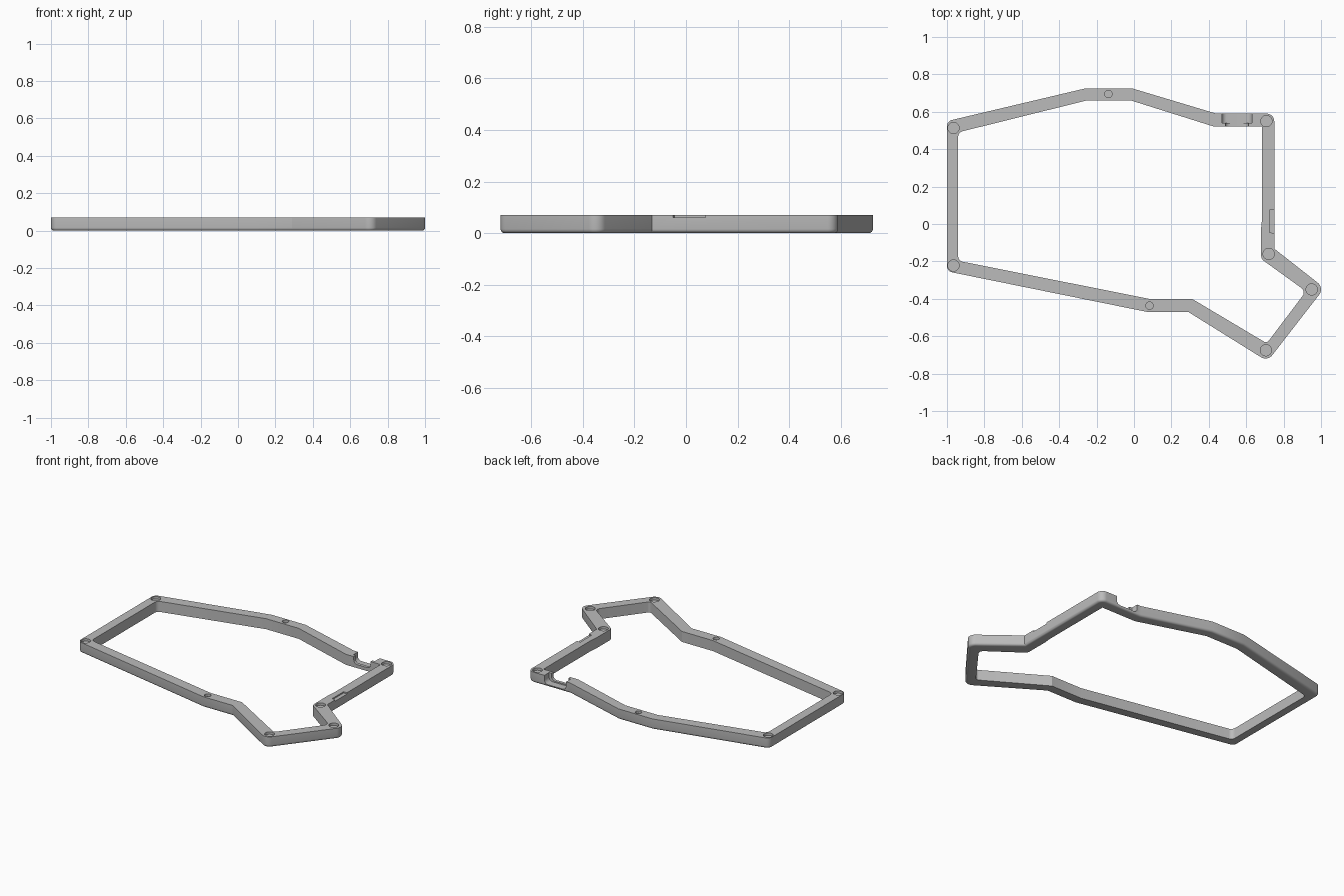
import bpy, bmesh, math
from mathutils import Vector

cube = bpy.data.objects.get("Cube")
if cube:
    bpy.data.objects.remove(cube)

HEIGHT = 0.07

grey = bpy.data.materials.new("plain_grey")
grey.use_nodes = True
colour = (0.5, 0.5, 0.5, 1)
grey.diffuse_color = colour
grey.node_tree.nodes["Principled BSDF"].inputs["Base Color"].default_value = colour


def rounded(corners, steps=8):
    """Outline from (x, y, radius) corners, each replaced by a tangent arc."""
    out = []
    for i, (x, y, r) in enumerate(corners):
        p = Vector((x, y))
        if r == 0:
            out.append(p)
            continue
        a = (Vector(corners[i - 1][:2]) - p).normalized()
        b = (Vector(corners[(i + 1) % len(corners)][:2]) - p).normalized()
        half = a.angle(b) / 2
        centre = p + (a + b).normalized() * r / math.sin(half)
        start = p + a * r / math.tan(half) - centre
        end = p + b * r / math.tan(half) - centre
        sweep = start.angle_signed(end)
        for k in range(steps + 1):
            t = -sweep * k / steps
            c, s = math.cos(t), math.sin(t)
            out.append(centre + Vector((start.x * c - start.y * s, start.x * s + start.y * c)))
    return out


def prism(name, outline, low, high, upright=False, fillet=0):
    """Extrude an outline along z, or along y when upright."""
    bm = bmesh.new()
    place = (lambda p, d: (p.x, d, p.y)) if upright else (lambda p, d: (p.x, p.y, d))
    base = bm.faces.new([bm.verts.new(place(p, low)) for p in outline])
    rim = list(base.edges)
    shift = Vector(place(Vector((0, 0)), high - low))
    top = bmesh.ops.extrude_face_region(bm, geom=[base], use_keep_orig=True)["geom"]
    bmesh.ops.translate(bm, vec=shift, verts=[g for g in top if isinstance(g, bmesh.types.BMVert)])
    if fillet:
        bmesh.ops.bevel(bm, geom=rim, offset=fillet, segments=4, profile=0.5, affect='EDGES')
    bmesh.ops.recalc_face_normals(bm, faces=bm.faces)
    mesh = bpy.data.meshes.new(name)
    bm.to_mesh(mesh)
    bm.free()
    mesh.materials.append(grey)
    obj = bpy.data.objects.new(name, mesh)
    bpy.context.scene.collection.objects.link(obj)
    return obj


def circle(x, y, r, n=32):
    return [Vector((x + r * math.cos(k * math.tau / n), y + r * math.sin(k * math.tau / n)))
            for k in range(n)]


# Outer body with a soft lower edge
outer = [(-1, 0.55, 0.035), (-0.26, 0.725, 0), (-0.01, 0.725, 0), (0.44, 0.59, 0),
         (0.75, 0.59, 0.04), (0.75, -0.132, 0), (1.018, -0.342, 0.045),
         (0.714, -0.734, 0.045), (0.29, -0.47, 0), (0.07, -0.47, 0), (-1, -0.253, 0.035)]
frame = prism("case_frame", rounded(outer), 0, HEIGHT, fillet=0.016)

# Central opening
inner = [(-0.94, 0.49, 0.03), (-0.255, 0.66, 0), (-0.015, 0.66, 0), (0.43, 0.52, 0),
         (0.685, 0.52, 0), (0.685, 0.03, 0), (0.68, -0.02, 0), (0.68, -0.187, 0.035),
         (0.92, -0.36, 0.03), (0.71, -0.638, 0.02), (0.31, -0.4, 0), (0.08, -0.4, 0),
         (-0.94, -0.197, 0.03)]
cutters = [prism("opening_cutter", rounded(inner), -0.1, 0.2)]

# Shallow round seats: large ones at the corners, small ones midway
seats = [(-0.965, 0.513, 0.03), (-0.965, -0.222, 0.03), (0.708, 0.55, 0.03),
         (0.72, -0.16, 0.03), (0.95, -0.35, 0.03), (0.705, -0.675, 0.03),
         (-0.137, 0.695, 0.02), (0.083, -0.437, 0.02)]
for x, y, r in seats:
    cutters.append(prism("seat_cutter", circle(x, y, r), HEIGHT - 0.016, 0.2))

# Port notch in the back wall: wide outside, narrower inside
for half, floor, near, far in ((0.08, 0.015, 0.54, 0.7), (0.062, 0.023, 0.45, 0.56)):
    slot = [(0.55 - half, floor, 0.026), (0.55 + half, floor, 0.026),
            (0.55 + half, 0.2, 0), (0.55 - half, 0.2, 0)]
    cutters.append(prism("port_cutter", rounded(slot), near, far, upright=True))

# Shallow finger notch on the left wall
notch = [(0.725, -0.045, 0), (0.8, -0.06, 0), (0.8, 0.075, 0), (0.725, 0.075, 0)]
cutters.append(prism("finger_notch_cutter", rounded(notch), HEIGHT - 0.009, 0.2))

# Apply the cuts, then drop the cutters
for cutter in cutters:
    cutter.hide_render = True
    mod = frame.modifiers.new("cut", 'BOOLEAN')
    mod.operation = 'DIFFERENCE'
    mod.solver = 'EXACT'
    mod.object = cutter
graph = bpy.context.evaluated_depsgraph_get()
cut_mesh = bpy.data.meshes.new_from_object(frame.evaluated_get(graph))
frame.modifiers.clear()
frame.data = cut_mesh
for cutter in cutters:
    bpy.data.objects.remove(cutter)

bpy.ops.object.select_all(action='DESELECT')
bpy.context.view_layer.objects.active = frame
frame.select_set(True)
bpy.ops.object.shade_smooth_by_angle(angle=math.radians(30))
